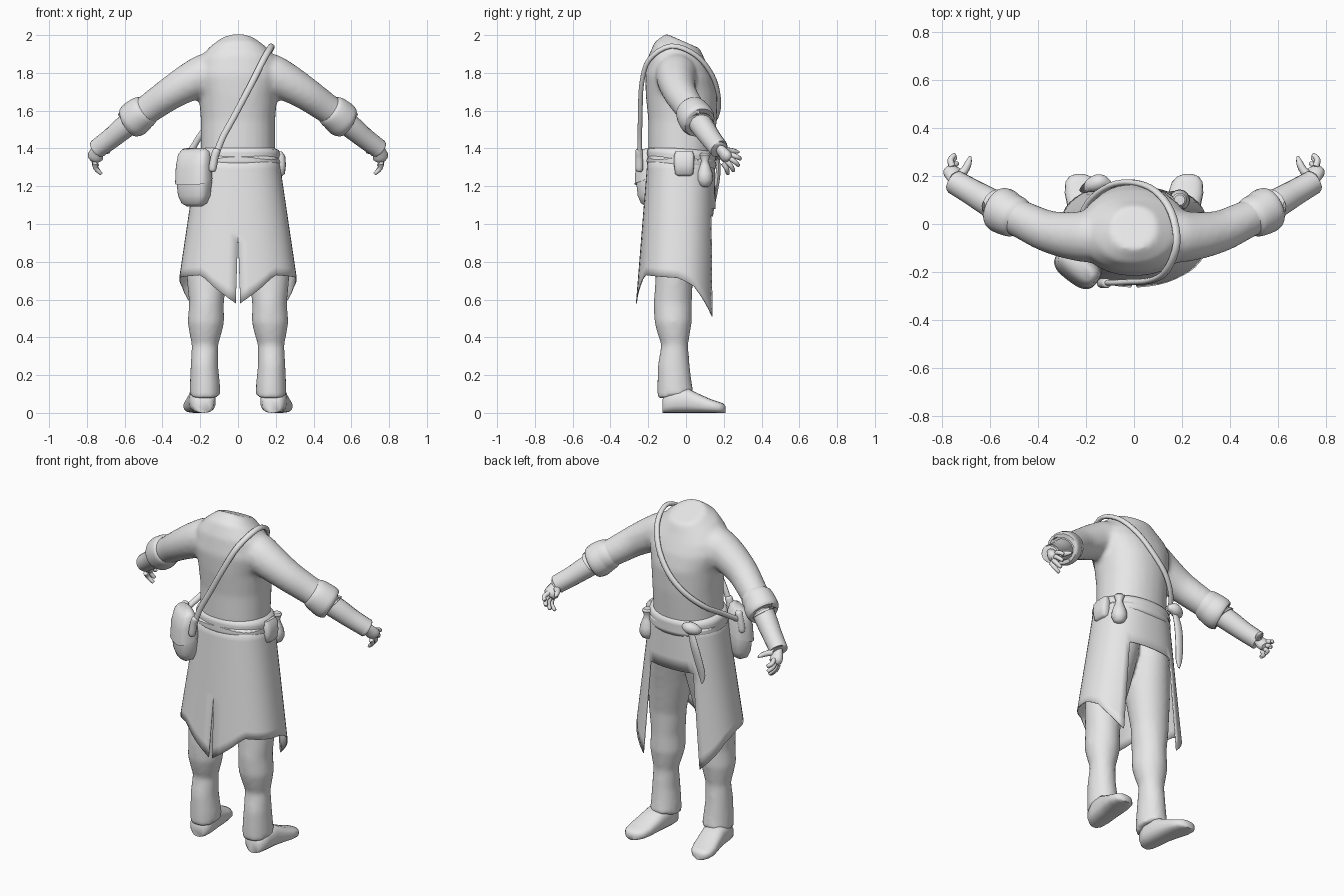
import bpy, bmesh, math
from mathutils import Vector, Matrix

cube = bpy.data.objects.get("Cube")
if cube:
    bpy.data.objects.remove(cube, do_unlink=True)

grey = bpy.data.materials.new("plain_grey")
grey.use_nodes = True
grey.diffuse_color = (0.8, 0.8, 0.8, 1)
grey.node_tree.nodes["Principled BSDF"].inputs["Base Color"].default_value = (0.8, 0.8, 0.8, 1)


def power(v, p):
    return math.copysign(abs(v) ** p, v)


def loft(bm, rings, cap=True):
    """Bridge a list of equal point rings into a closed or open skin."""
    rows = [[bm.verts.new(p) for p in ring] for ring in rings]
    n = len(rows[0])
    for a, b in zip(rows, rows[1:]):
        for i in range(n):
            j = (i + 1) % n
            bm.faces.new((a[i], a[j], b[j], b[i]))
    if cap:
        bm.faces.new(rows[0][::-1])
        bm.faces.new(rows[-1])


def oval(cx, cy, z, rx, ry, tilt=0, p=1.0, n=28):
    """Level or tilted ring around the z axis."""
    pts = []
    for i in range(n):
        a = math.tau * i / n
        y = ry * power(math.sin(a), p)
        pts.append(Vector((cx + rx * power(math.cos(a), p), cy + y, z - tilt * y)))
    return pts


def smooth_path(points, radii, steps=4):
    """Catmull-Rom resampling of a path and its radii."""
    keys = [Vector((*p, r)) for p, r in zip(points, radii)]
    keys = [keys[0]] + keys + [keys[-1]]
    out = []
    for a, b, c, d in zip(keys, keys[1:], keys[2:], keys[3:]):
        for k in range(steps):
            t = k / steps
            out.append(0.5 * (2 * b + (c - a) * t + (2 * a - 5 * b + 4 * c - d) * t * t
                              + (3 * b - a - 3 * c + d) * t ** 3))
    return out + [keys[-1]]


def tube(bm, points, radii, n=16, steps=4, flat=1.0):
    """Tube along a smooth path; radii may vary, flat squashes it."""
    keys = smooth_path(points, radii, steps)
    path = [k.xyz for k in keys]
    side, rings = None, []
    for i, k in enumerate(keys):
        d = (path[min(i + 1, len(path) - 1)] - path[max(i - 1, 0)]).normalized()
        if side is None:
            side = d.cross(Vector((0, 1, 0))).normalized()
        side = (side - d * side.dot(d)).normalized()
        up = d.cross(side)
        rings.append([path[i] + k.w * (side * math.cos(a) + up * flat * math.sin(a))
                      for a in (math.tau * j / n for j in range(n))])
    loft(bm, rings)


def finish(bm, name, voxel=0, mirror=False, angle=50):
    if mirror:
        twin = bmesh.ops.duplicate(bm, geom=bm.verts[:] + bm.edges[:] + bm.faces[:])["geom"]
        for v in twin:
            if isinstance(v, bmesh.types.BMVert):
                v.co.x = -v.co.x
    bmesh.ops.recalc_face_normals(bm, faces=bm.faces[:])
    mesh = bpy.data.meshes.new(name)
    bm.to_mesh(mesh)
    bm.free()
    obj = bpy.data.objects.new(name, mesh)
    bpy.context.scene.collection.objects.link(obj)
    mesh.materials.append(grey)
    for o in bpy.context.selected_objects:
        o.select_set(False)
    obj.select_set(True)
    bpy.context.view_layer.objects.active = obj
    if voxel:
        fuse = obj.modifiers.new("fuse", 'REMESH')
        fuse.mode, fuse.voxel_size, fuse.use_smooth_shade = 'VOXEL', voxel, True
        relax = obj.modifiers.new("relax", 'SMOOTH')
        relax.factor, relax.iterations = 0.5, 6
    else:
        bpy.ops.object.shade_smooth_by_angle(angle=math.radians(angle))
    return obj


# Tunic: body and sleeves fused into one skin
torso = [(1.30, .20, -.19, .14, 0), (1.40, .197, -.20, .15, 0), (1.55, .197, -.20, .163, 0),
         (1.68, .207, -.213, .166, 0), (1.78, .235, -.217, .145, .05), (1.86, .215, -.198, .12, .2),
         (1.92, .16, -.165, .098, .35), (1.968, .094, -.105, .075, .44)]
bm = bmesh.new()
loft(bm, [oval(0, (a + b) / 2, z, rx, (b - a) / 2, t, .92) for z, rx, a, b, t in torso])
for s in (1, -1):
    tube(bm, [(s * x, y, z) for x, y, z in ((.08, -.04, 1.81), (.16, -.05, 1.795), (.25, -.05, 1.755),
         (.36, -.03, 1.69), (.46, .015, 1.62), (.54, .05, 1.565))], (.08, .11, .102, .088, .08, .075))
finish(bm, "tunic", .014)

# Turned-back cuffs and tight forearm sleeves
bm = bmesh.new()
tube(bm, [(.47, .02, 1.615), (.49, .03, 1.60), (.52, .04, 1.58), (.555, .06, 1.55), (.575, .07, 1.535),
          (.57, .068, 1.54)], (.07, .085, .092, .095, .082, .055), n=20)
finish(bm, "cuffs", mirror=True)
bm = bmesh.new()
tube(bm, [(.54, .055, 1.56), (.61, .095, 1.505), (.67, .13, 1.455), (.73, .165, 1.41), (.745, .174, 1.398),
          (.74, .172, 1.402)], (.062, .06, .055, .052, .05, .03))
finish(bm, "forearm_sleeves", mirror=True)

# Hands: palm, four curled fingers and a thumb
bm = bmesh.new()
tube(bm, [(.73, .165, 1.41), (.745, .19, 1.385), (.755, .215, 1.355), (.757, .23, 1.34)],
     (.03, .036, .042, .028), n=12, flat=.75)
tips = [(.748, .288, 1.345), (.745, .278, 1.31), (.737, .252, 1.282), (.726, .222, 1.267)]
for i, tip in enumerate(tips):
    root = Vector((.757, .238 - .014 * i, 1.368 - .015 * i))
    end = Vector(tip)
    knuckle = (root + end) / 2 + Vector((.012, .005, 0))
    tube(bm, [root, knuckle, end, end + (end - knuckle) * .1], (.014, .013, .010, .003), n=8, steps=3)
tube(bm, [(.735, .19, 1.39), (.705, .225, 1.388), (.69, .255, 1.385), (.682, .282, 1.38)],
     (.022, .017, .014, .005), n=8, steps=3)
finish(bm, "hands", mirror=True)

# Trousers: two baggy legs fused at the hips
leg = [(.09, .175, -.055, .082, .097), (.15, .175, -.06, .08, .092), (.25, .178, -.065, .073, .085),
       (.36, .175, -.06, .07, .071), (.42, .172, -.065, .085, .086), (.48, .17, -.068, .097, .099),
       (.58, .167, -.07, .092, .101), (.72, .165, -.062, .107, .099), (.90, .14, -.05, .125, .12),
       (1.08, .11, -.035, .125, .145), (1.25, .09, -.025, .11, .15)]
bm = bmesh.new()
for s in (1, -1):
    loft(bm, [oval(s * x, y, z, rx, ry, -.18 if z < .1 else 0) for z, x, y, rx, ry in leg])
finish(bm, "trousers", .014)

# Shoes: flat soles, round toes pointing slightly outward
shoe = [(-.125, .185, .035, .07), (-.11, .185, .058, .10), (-.06, .188, .07, .13), (.01, .195, .07, .13),
        (.07, .205, .072, .10), (.13, .216, .073, .073), (.175, .222, .064, .058), (.198, .225, .045, .05),
        (.208, .226, .018, .035)]
bm = bmesh.new()
loft(bm, [[Vector((x + w * power(math.cos(a), .75), y, h / 2 + h / 2 * power(math.sin(a), .75)))
           for a in (math.tau * i / 20 for i in range(20))] for y, x, w, h in shoe])
finish(bm, "shoes", mirror=True, angle=60)

# Coat skirt: flared sheet with a pointed hem, a slit and a wide opening
COLS, TOP, OPEN, SLIT = 48, 1.36, 1.08, .94
hem_keys = [(0, .58), (35, .73), (90, .715), (112, .67), (150, .51), (181, .51)]


def hem(d):
    for (a, za), (b, zb) in zip(hem_keys, hem_keys[1:]):
        if d <= b:
            return za + (zb - za) * (d - a) / (b - a)


def skirt_point(col, row):
    d = 360 * col / COLS
    low = hem(min(d, 360 - d))
    z = TOP + (OPEN - TOP) * row / 4 if row <= 4 else OPEN + (low - OPEN) * (row - 4) / 8
    a, drop = math.radians(d - 90), TOP - z
    rx, back, front = .213 + .148 * drop, -.2 - .08 * drop, .15 + .015 * drop
    x = rx * power(math.cos(a), .85)
    y = (back + front) / 2 + (front - back) / 2 * power(math.sin(a), .85)
    if col in (0, COLS) and z < SLIT:
        x += (.012 if col == 0 else -.012) * (SLIT - z) / .36
    return (x, y, z)


bm = bmesh.new()
grid = [[bm.verts.new(skirt_point(c, r)) for c in range(COLS + 1)] for r in range(13)]
for r in range(12):
    for c in range(COLS):
        if r < 4 or not 20 <= c < 28:
            bm.faces.new((grid[r][c], grid[r + 1][c], grid[r + 1][c + 1], grid[r][c + 1]))
bmesh.ops.delete(bm, geom=[v for v in bm.verts if not v.link_faces], context='VERTS')
bmesh.ops.remove_doubles(bm, verts=bm.verts[:], dist=.0005)
skirt = finish(bm, "coat_skirt", angle=60)
cloth = skirt.modifiers.new("cloth", 'SOLIDIFY')
cloth.thickness, cloth.offset = .005, 0

# Waist sash with its knot and hanging tail
bm = bmesh.new()
sash = [(1.295, .20), (1.30, .218), (1.325, .226), (1.345, .219), (1.365, .225), (1.39, .217), (1.40, .195)]
loft(bm, [oval(0, -.024, z, r, r - .04, .06, .9, 40) for z, r in sash])
finish(bm, "waist_sash", angle=70)
bm = bmesh.new()
tube(bm, [(-.10, .165, 1.37), (-.14, .175, 1.375), (-.18, .16, 1.365), (-.20, .14, 1.36)],
     (.014, .034, .03, .012), n=10)
tube(bm, [(-.15, .17, 1.36), (-.175, .17, 1.27), (-.195, .155, 1.17), (-.205, .14, 1.09), (-.205, .14, 1.04)],
     (.018, .026, .026, .022, .006), n=10, flat=.5)
finish(bm, "sash_knot_and_tail")

# Shoulder bag with flap
bag = [(1.092, .04, .02), (1.11, .072, .042), (1.15, .09, .056), (1.22, .098, .062), (1.31, .096, .056),
       (1.37, .088, .04), (1.39, .07, .02)]
place = Matrix.Translation((-.232, -.178, 0)) @ Matrix.Rotation(math.radians(-37), 4, 'Z')
bm = bmesh.new()
loft(bm, [oval(0, 0, z, w, d, 0, .7) for z, w, d in bag])
loft(bm, [oval(0, -.004, z + .006, w * 1.04, d * 1.06 + .002, -.3, .7) for z, w, d in bag[3:]])
bm.transform(place)
finish(bm, "shoulder_bag")

# Cross-body strap with thick end loops
bm = bmesh.new()
tube(bm, [(-.125, -.245, 1.34), (-.085, -.245, 1.45), (-.02, -.242, 1.57), (.07, -.235, 1.74), (.135, -.195, 1.87),
          (.178, -.08, 1.942), (.155, .05, 1.895), (.09, .137, 1.79), (0, .172, 1.67), (-.10, .16, 1.57),
          (-.19, .09, 1.48), (-.235, -.02, 1.41), (-.275, -.11, 1.35)], [.017] * 13, n=10, flat=.75)
for x, y in ((-.125, -.247), (-.285, -.115)):
    tube(bm, [(x - .012, y, 1.275), (x - .01, y, 1.29), (x, y, 1.35), (x + .012, y, 1.39), (x + .014, y, 1.40)],
         (.008, .02, .021, .02, .008), n=10)
finish(bm, "bag_strap")

# Two belt pouches: one boxy, one teardrop
bm = bmesh.new()
loft(bm, [oval(.222, -.01, z, rx, ry, 0, .6, 20) for z, rx, ry in
          ((1.255, .012, .035), (1.265, .026, .048), (1.31, .032, .053), (1.36, .028, .054), (1.385, .01, .045))])
finish(bm, "box_pouch")
bm = bmesh.new()
loft(bm, [oval(.19, .10, z, r, r, 0, 1, 16) for z, r in
          ((1.195, .012), (1.205, .03), (1.235, .044), (1.27, .041), (1.31, .026), (1.335, .018), (1.365, .03),
           (1.375, .022))])
finish(bm, "round_pouch")
